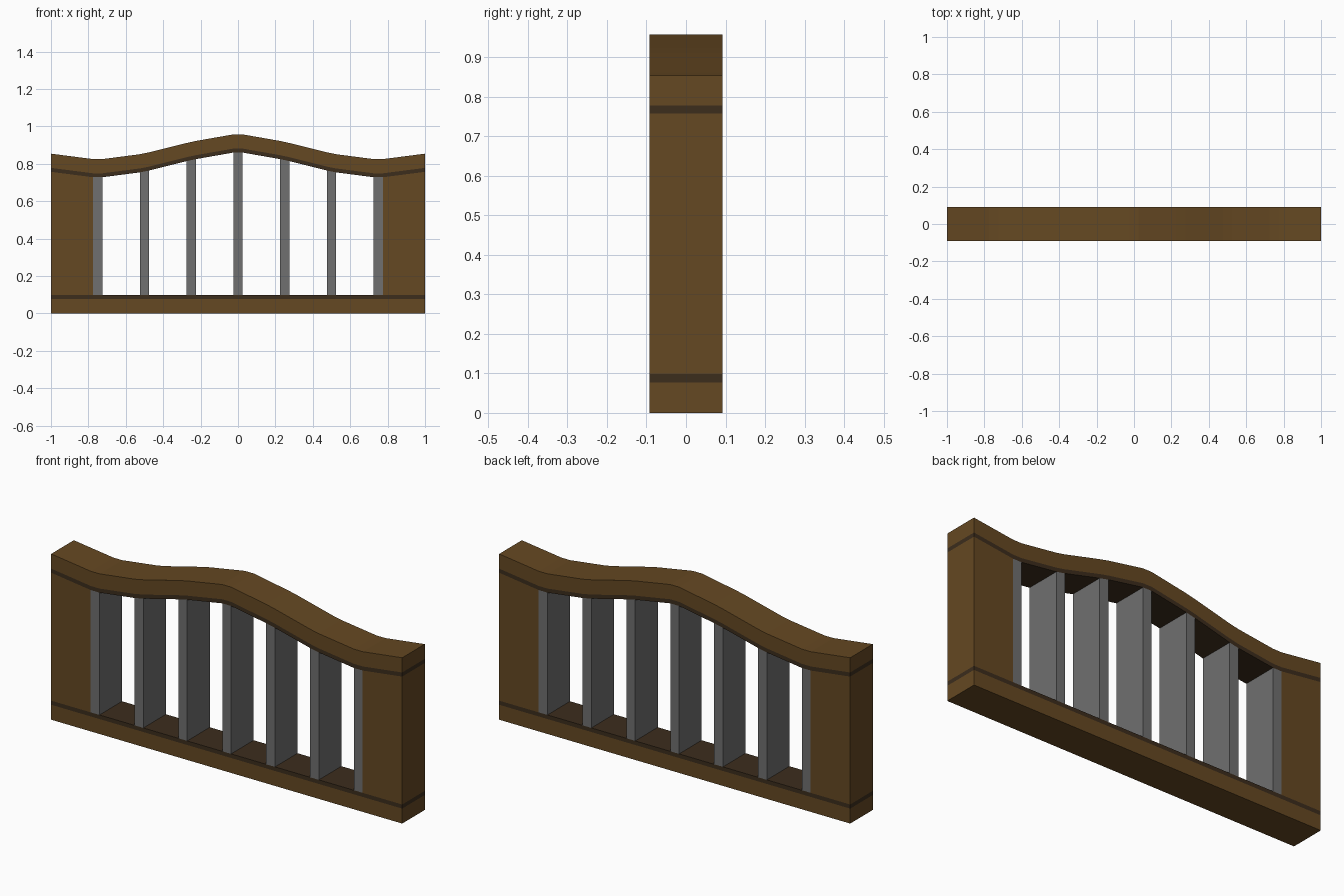
import bpy, bmesh

if "Cube" in bpy.data.objects:
    bpy.data.objects.remove(bpy.data.objects["Cube"])

D = 0.092  # half depth


def material(name, rgb):
    m = bpy.data.materials.new(name)
    m.diffuse_color = (*rgb, 1)
    m.use_nodes = True
    m.node_tree.nodes["Principled BSDF"].inputs["Base Color"].default_value = m.diffuse_color
    return m


wood = material("wood", (0.13, 0.065, 0.016))
dark = material("dark_wood", (0.045, 0.026, 0.012))
metal = material("grey_metal", (0.16, 0.16, 0.16))


def prism(name, outline, mat):
    """Extrude an x-z outline through the full depth."""
    bm = bmesh.new()
    face = bm.faces.new([bm.verts.new((x, -D, z)) for x, z in outline])
    ext = bmesh.ops.extrude_face_region(bm, geom=[face])
    verts = [v for v in ext["geom"] if isinstance(v, bmesh.types.BMVert)]
    bmesh.ops.translate(bm, verts=verts, vec=(0, 2 * D, 0))
    bmesh.ops.recalc_face_normals(bm, faces=bm.faces)
    me = bpy.data.meshes.new(name)
    bm.to_mesh(me)
    bm.free()
    me.materials.append(mat)
    ob = bpy.data.objects.new(name, me)
    bpy.context.collection.objects.link(ob)
    return ob


# Wavy top line, right half mirrored to the left
half = [(0.025, 0.957), (0.225, 0.922), (0.275, 0.911), (0.475, 0.861),
        (0.525, 0.851), (0.725, 0.825), (0.775, 0.825), (1.0, 0.854)]
wave = [(-x, z) for x, z in reversed(half)] + half


def strip(a, b):
    """Outline between the wave lowered by a and lowered by b."""
    return [(x, z - a) for x, z in wave] + [(x, z - b) for x, z in reversed(wave)]


def column(x0, x1):
    """Outline from the bottom rail up to the underside of the top rail."""
    top = [(x, z - 0.097) for x, z in wave if x0 - 1e-4 <= x <= x1 + 1e-4]
    return [(x1, 0.098), (x0, 0.098)] + top


def band(z0, z1):
    return [(-1, z0), (1, z0), (1, z1), (-1, z1)]


# Rails with dark trim
prism("top_rail", strip(0, 0.076), wood)
prism("top_trim", strip(0.076, 0.097), dark)
prism("bottom_rail", band(0, 0.077), wood)
prism("bottom_trim", band(0.077, 0.098), dark)

# End posts
prism("left_post", column(-1, -0.775), wood)
prism("right_post", column(0.775, 1), wood)

# Upright bars
for i in range(-3, 4):
    prism(f"bar_{i + 4}", column(i * 0.25 - 0.025, i * 0.25 + 0.025), metal)
